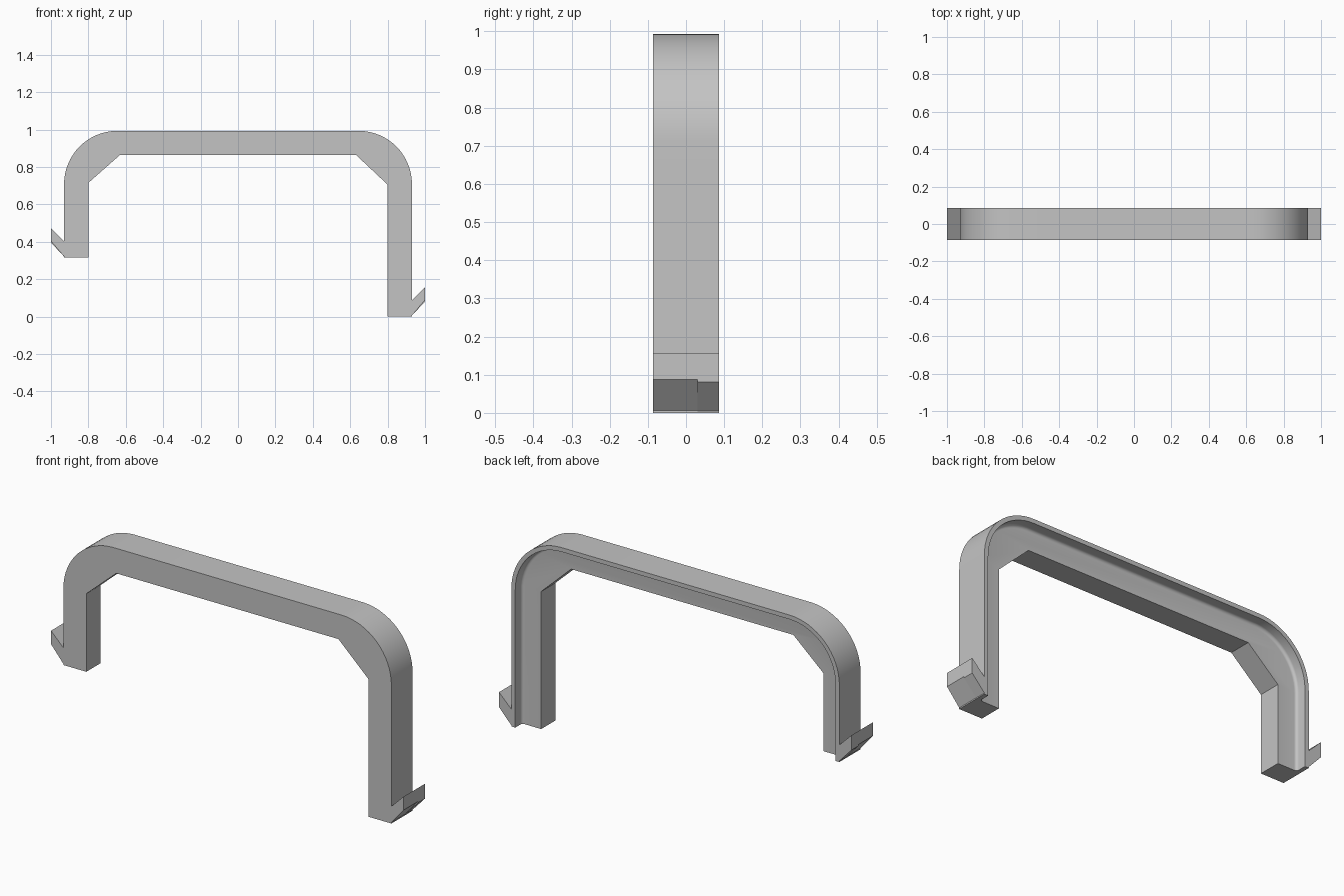
import bpy, bmesh
from math import sin, cos, pi, radians

if "Cube" in bpy.data.objects:
    bpy.data.objects.remove(bpy.data.objects["Cube"], do_unlink=True)

grey = bpy.data.materials.new("plain grey")
grey.use_nodes = True
colour = (0.55, 0.55, 0.55, 1)
grey.diffuse_color = colour
grey.node_tree.nodes["Principled BSDF"].inputs["Base Color"].default_value = colour

SIDE, TOP, RADIUS = 0.93, 0.993, 0.285      # outer outline
LEG, UNDER = 0.80, 0.865                    # inner outline
FRONT, BACK, FACE = -0.086, 0.086, 0.03     # depths
FOOT_LEFT, FOOT_RIGHT = 0.0, 0.315          # leg ends
STEPS = 16


def finish(bm, name):
    bmesh.ops.recalc_face_normals(bm, faces=bm.faces)
    mesh = bpy.data.meshes.new(name)
    bm.to_mesh(mesh)
    bm.free()
    mesh.materials.append(grey)
    obj = bpy.data.objects.new(name, mesh)
    bpy.context.collection.objects.link(obj)
    bpy.ops.object.select_all(action='DESELECT')
    obj.select_set(True)
    bpy.context.view_layer.objects.active = obj
    bpy.ops.object.shade_smooth_by_angle(angle=radians(30))


def outer_path(d):
    """Outer outline moved inward by d, from the right foot to the left foot."""
    cx, cz, r = SIDE - RADIUS, TOP - RADIUS, RADIUS - d
    arc = [(cx + r * cos(a), cz + r * sin(a))
           for a in (pi / 2 * i / STEPS for i in range(STEPS + 1))]
    return ([(d - SIDE, FOOT_RIGHT)] + [(-x, z) for x, z in arc]
            + arc[::-1] + [(SIDE - d, FOOT_LEFT)])


def strip(bm, a, b):
    for i in range(len(a) - 1):
        bm.faces.new((a[i], a[i + 1], b[i + 1], b[i]))


# Handle: arched body with a thin raised rim and a small fillet at the back
rim, fillet = 0.022, 0.015
sections = [(0, FRONT), (0, BACK), (rim, BACK)]
for i in range(6):
    a = pi / 2 * i / 5
    sections.append((rim + fillet * (1 - cos(a)), FACE + fillet * (1 - sin(a))))
bm = bmesh.new()
loops = [[bm.verts.new((x, y, z)) for x, z in outer_path(d)] for d, y in sections]
for a, b in zip(loops, loops[1:]):
    strip(bm, a, b)
inner = [(-LEG, FOOT_RIGHT), (-LEG, 0.715), (-0.63, UNDER),
         (0.63, UNDER), (LEG, 0.705), (LEG, FOOT_LEFT)]
inner_front, inner_back = ([bm.verts.new((x, y, z)) for x, z in inner]
                           for y in (FRONT, FACE))
strip(bm, inner_front, inner_back)
bm.faces.new(loops[0] + inner_front[::-1])
bm.faces.new(loops[-1] + inner_back[::-1])
for end in (0, -1):
    bm.faces.new([l[end] for l in loops] + [inner_back[end], inner_front[end]])
finish(bm, "handle")


# Hooks: slanted barbs, slightly deeper behind the rim
def hook(name, side, foot):
    bm = bmesh.new()
    for y0, y1, tip in ((FRONT, FACE, 0.088), (FACE, BACK, 0.081)):
        outline = [(SIDE - 0.005, 0), (1, tip), (1, 0.157), (SIDE - 0.005, 0.083)]
        a, b = ([bm.verts.new((side * x, y, foot + z)) for x, z in outline]
                for y in (y0, y1))
        strip(bm, a + a[:1], b + b[:1])
        bm.faces.new(a)
        bm.faces.new(b)
    finish(bm, name)


hook("left_hook", 1, FOOT_LEFT)
hook("right_hook", -1, FOOT_RIGHT)
